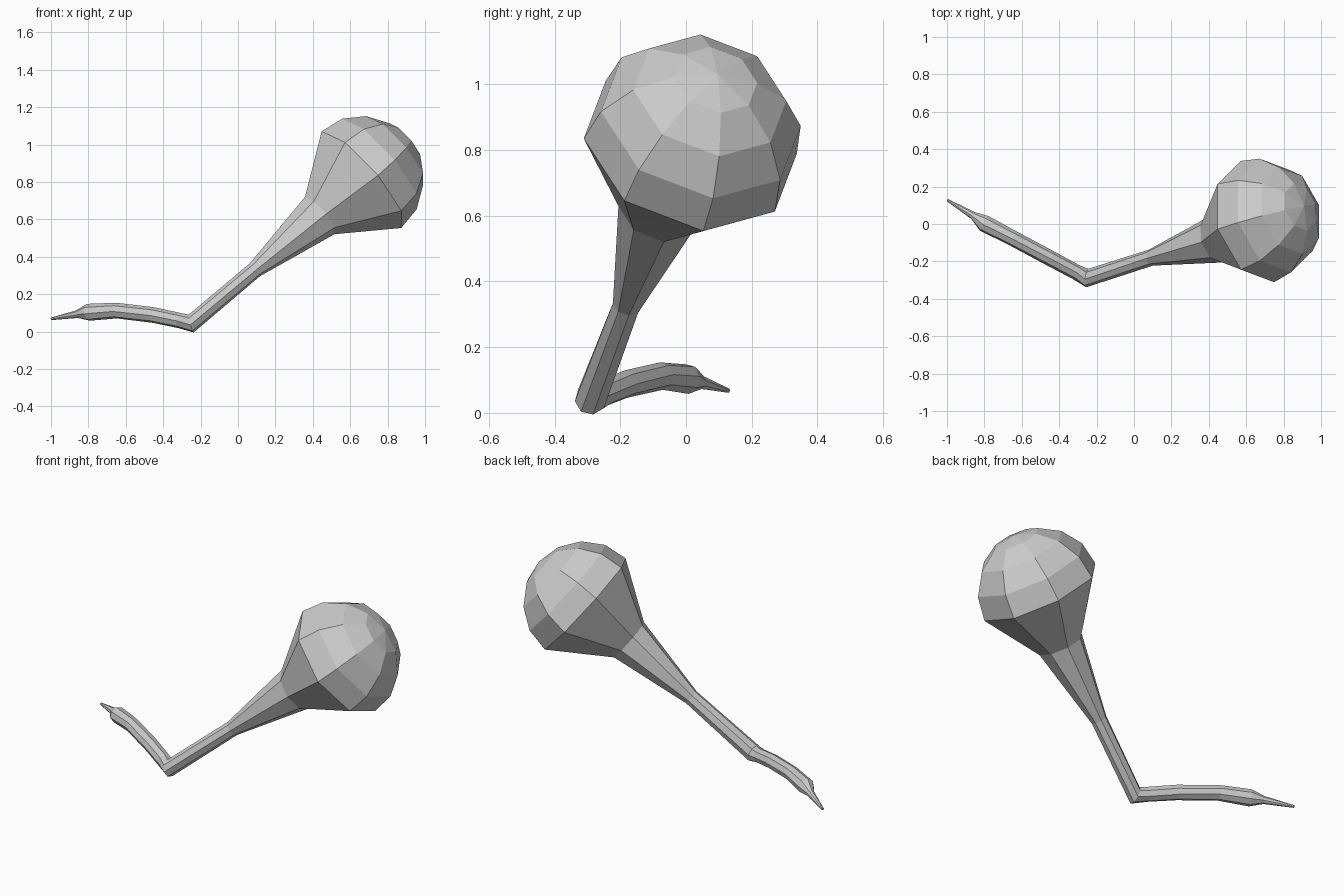
import bpy, bmesh, math
from mathutils import Vector

if "Cube" in bpy.data.objects:
    bpy.data.objects.remove(bpy.data.objects["Cube"])

SIDES = 8
PHASE = math.radians(7)


def loft(name, rings, cap_start, cap_end):
    """Skin 8-sided rings given as (centre, normal, radius)."""
    bm = bmesh.new()
    loops = []
    for c, n, r in rings:
        n = n.normalized()
        u = Vector((n.z, 0, -n.x)).normalized()
        v = n.cross(u)
        loops.append([bm.verts.new(c + r * (math.cos(a) * u + math.sin(a) * v))
                      for a in (PHASE + math.tau * k / SIDES for k in range(SIDES))])
    for a, b in zip(loops, loops[1:]):
        for k in range(SIDES):
            j = (k + 1) % SIDES
            bm.faces.new((a[k], a[j], b[j], b[k]))
    if cap_start:
        bm.faces.new(loops[0][::-1])
    if cap_end is not None:
        pole = bm.verts.new(cap_end)
        for k in range(SIDES):
            bm.faces.new((loops[-1][k], loops[-1][(k + 1) % SIDES], pole))
    bm.normal_update()
    me = bpy.data.meshes.new(name)
    bm.to_mesh(me)
    bm.free()
    bpy.context.collection.objects.link(bpy.data.objects.new(name, me))


# Centre line and radii: tail tip, arched tail, elbow, then flaring stalk
path = [(-0.998, 0.128, 0.068, 0.007), (-0.86, 0.045, 0.093, 0.021),
        (-0.80, 0.003, 0.103, 0.046), (-0.65, -0.075, 0.112, 0.042),
        (-0.45, -0.182, 0.088, 0.042), (-0.31, -0.257, 0.058, 0.041),
        (-0.25, -0.289, 0.043, 0.05), (0.09, -0.18, 0.33, 0.044),
        (0.437, -0.083, 0.62, 0.128), (0.66, 0.013, 0.812, 0.337)]
ELBOW = 6
pts = [Vector(p[:3]) for p in path]
rings = []
for i, p in enumerate(pts):
    before = (p - pts[i - 1]).normalized() if i else Vector()
    after = (pts[i + 1] - p).normalized() if i + 1 < len(pts) else Vector()
    rings.append([p, before + after, path[i][3]])

# Rounded head closing the stalk
axis = Vector((0.73, 0.246, 0.639)).normalized()
centre, radius = pts[-1], 0.342
rings[-1][1] = axis
for deg in (22.5, 45, 67.5):
    t = math.radians(deg)
    rings.append([centre + axis * radius * math.sin(t), axis, radius * math.cos(t)])

loft("tail", rings[:ELBOW + 1], True, None)
loft("stalk_and_head", rings[ELBOW:], False, centre + axis * radius)
